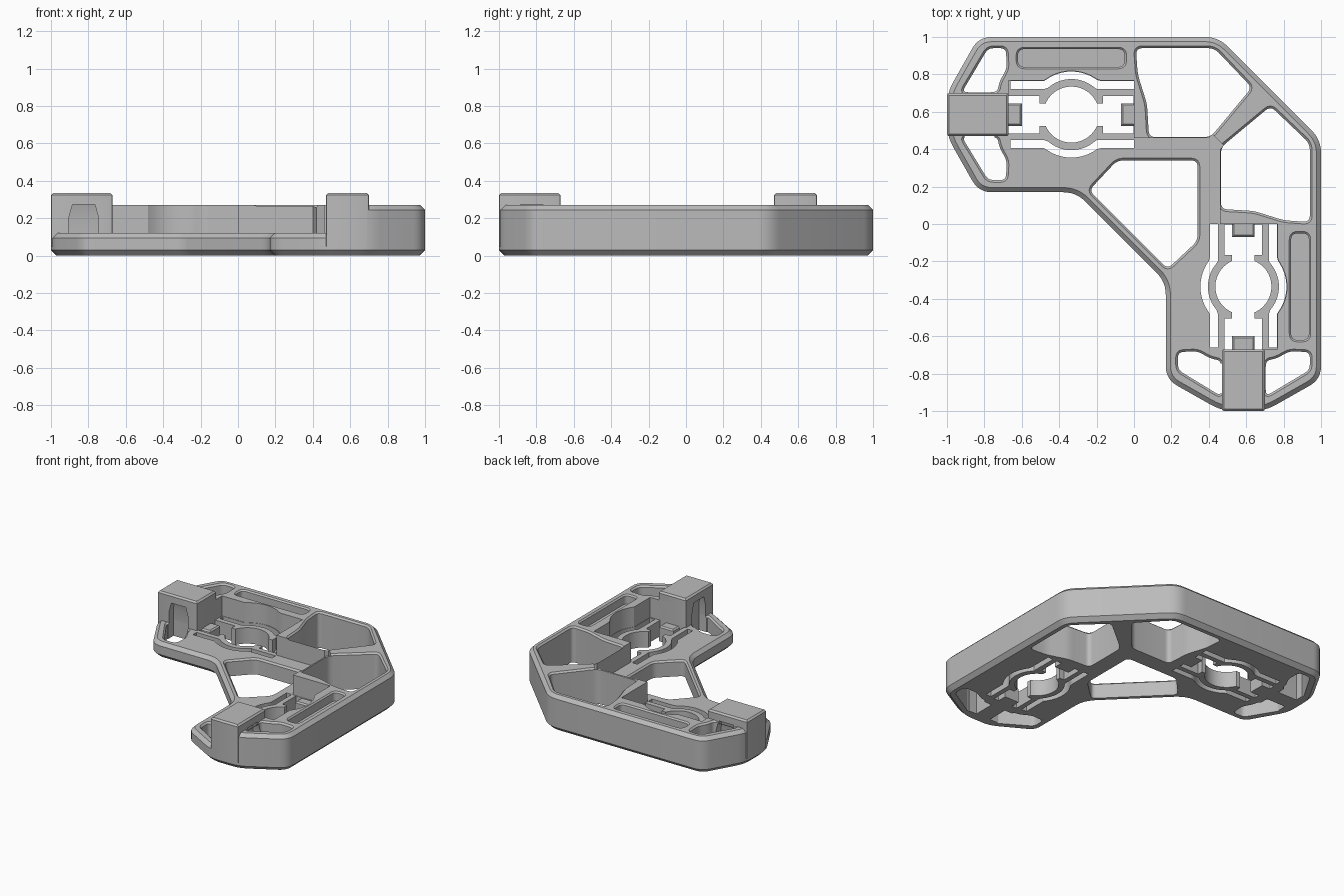
import bpy, bmesh, math
from mathutils import Vector

if "Cube" in bpy.data.objects:
    bpy.data.objects.remove(bpy.data.objects["Cube"], do_unlink=True)

grey = bpy.data.materials.new("plain grey")
grey.use_nodes = True
COLOUR = (0.5, 0.5, 0.5, 1)
grey.diffuse_color = COLOUR
grey.node_tree.nodes["Principled BSDF"].inputs["Base Color"].default_value = COLOUR

CX, CY = -0.335, 0.585        # centre of the left cradle
LOW, HIGH, TOP = 0.12, 0.27, 0.335


def swap(pts):
    """Mirror a 2D outline across the diagonal x = y."""
    return [(y, x) for x, y in reversed(pts)]


def ccw(pts):
    area = sum(a[0] * b[1] - b[0] * a[1] for a, b in zip(pts, pts[1:] + pts[:1]))
    return pts if area > 0 else pts[::-1]


def rounded(pts, cut, steps=6):
    out = []
    for i, p in enumerate(pts):
        p, a, b = Vector(p), Vector(pts[i - 1]), Vector(pts[(i + 1) % len(pts)])
        s = p + (a - p).normalized() * min(cut, (a - p).length * 0.45)
        e = p + (b - p).normalized() * min(cut, (b - p).length * 0.45)
        for k in range(steps + 1):
            t = k / steps
            out.append(tuple(s * (1 - t) ** 2 + p * 2 * t * (1 - t) + e * t * t))
    return out


def inset(pts, d):
    out = []
    for i, p in enumerate(pts):
        p, a, b = Vector(p), Vector(pts[i - 1]), Vector(pts[(i + 1) % len(pts)])
        u, v = (p - a).normalized(), (b - p).normalized()
        n, m = Vector((-u.y, u.x)), Vector((-v.y, v.x))
        out.append(tuple(p + (n + m) * d / max(0.4, 1 + n.dot(m))))
    return out


def prism(name, pts, sections):
    """Loft an outline through (height, inset) sections."""
    pts = ccw(list(pts))
    bm = bmesh.new()
    rings = [[bm.verts.new((x, y, z)) for x, y in inset(pts, d)] for z, d in sections]
    bm.faces.new(rings[0][::-1])
    bm.faces.new(rings[-1])
    n = len(pts)
    for lo, hi in zip(rings, rings[1:]):
        for i in range(n):
            j = (i + 1) % n
            bm.faces.new((lo[i], lo[j], hi[j], hi[i]))
    bmesh.ops.recalc_face_normals(bm, faces=bm.faces)
    me = bpy.data.meshes.new(name)
    bm.to_mesh(me)
    bm.free()
    me.materials.append(grey)
    ob = bpy.data.objects.new(name, me)
    bpy.context.collection.objects.link(ob)
    return ob


def rect(x0, x1, y0, y1):
    return [(x0, y0), (x1, y0), (x1, y1), (x0, y1)]


def bulge(half, radius, side):
    """Straight edge with a round bulge around the cradle centre."""
    edge = []
    for k in range(34):
        x = -0.66 + 0.66 * k / 33
        arc = math.sqrt(max(0, radius ** 2 - (x - CX) ** 2))
        edge.append((x, CY + side * max(half, arc)))
    return edge


cutters = []


def cut(pts, sections):
    for shape in (pts, swap(pts)):
        cutters.append(prism("cutter", shape, sections))
        cutters[-1].hide_render = True


def through(top):
    return [(-0.1, 0), (top - 0.012, 0), (top + 0.008, -0.02), (0.5, -0.02)]


# Outer outline, symmetric about the diagonal
half = [(-0.31, 0.17), (-0.83, 0.17), (-1, 0.47), (-1, 0.70), (-0.83, 1), (0.45, 1)]
outline = ccw(rounded(half + swap(half), 0.07))
frame_floor = prism("frame_floor", outline,
                    [(0, 0.03), (0.03, 0), (LOW - 0.025, 0), (LOW, 0.025)])
raised_rim = prism("raised_rim", outline,
                   [(0.06, 0), (HIGH - 0.025, 0), (HIGH, 0.025)])

# Lowered area removed from the raised rim only
edge = [(-1.2, 0.6), (-0.67, 0.6), (-0.67, CY + 0.183)] + bulge(0.183, 0.233, 1)
edge += [(0, 0.46), (0.4, 0.46), (0.42, 0.48)]
lowered = prism("cutter", edge + swap(edge) + [(-1.2, -1.2)], [(0, 0), (0.5, 0)])
lowered.hide_render = True

# Large windows beside the spoke, and the central window
cut(rounded([(0.01, 0.94), (0.43, 0.94), (0.63, 0.73), (0.41, 0.465), (0.08, 0.465),
             (0.07, 0.64), (0.02, 0.8)], 0.035), through(HIGH))
centre = [(-0.24, 0.18), (-0.09, 0.34), (0.34, 0.34), (0.34, -0.09), (0.18, -0.24)]
cutters.append(prism("cutter", rounded(centre, 0.035), through(LOW)))
cutters[-1].hide_render = True

# Corner windows on either side of each end block
cut(rounded([(-0.92, 0.705), (-0.78, 0.94), (-0.685, 0.94), (-0.68, 0.83),
             (-0.72, 0.76), (-0.73, 0.705)], 0.03), through(HIGH))
cut(rounded([(-0.92, 0.465), (-0.78, 0.235), (-0.685, 0.235), (-0.68, 0.34),
             (-0.72, 0.41), (-0.73, 0.465)], 0.03), through(LOW))

# Flex slots around each cradle
for side in (1, -1):
    cut(bulge(0.18, 0.23, side) + bulge(0.137, 0.19, side)[::-1], [(-0.1, 0), (0.5, 0)])

# Cradle opening: two wide ends, a neck and a round centre
for shape in (rect(-0.67, -0.505, 0.485, 0.685), rect(-0.165, -0.003, 0.485, 0.685),
              rect(-0.52, -0.15, 0.525, 0.645),
              [(CX + 0.15 * math.cos(math.tau * k / 40),
                CY + 0.15 * math.sin(math.tau * k / 40)) for k in range(40)]):
    cut(shape, [(-0.1, 0), (0.5, 0)])

# Long groove in the rim
cut(rounded(rect(-0.62, -0.05, 0.84, 0.935), 0.035),
    [(0.2, 0), (HIGH - 0.01, 0), (HIGH + 0.01, -0.02)])

# End blocks with pockets in both flanks
blocks = []
for name, flip in (("right_end_block", False), ("front_end_block", True)):
    shape = rounded(rect(-1, -0.67, 0.47, 0.70), 0.012, 2)
    blocks.append(prism(name, swap(shape) if flip else shape,
                        [(0.05, 0), (TOP - 0.012, 0), (TOP, 0.012)]))
pockets_from = len(cutters)
for y0, y1 in ((0.645, 0.72), (0.45, 0.525)):
    cut(rect(-0.905, -0.745, y0, y1), [(-0.1, 0), (0.2, 0), (0.29, 0.025)])


def carve(ob, tools):
    for tool in tools:
        mod = ob.modifiers.new("cut", "BOOLEAN")
        mod.operation, mod.solver, mod.object = "DIFFERENCE", "EXACT", tool
    deps = bpy.context.evaluated_depsgraph_get()
    mesh = bpy.data.meshes.new_from_object(ob.evaluated_get(deps))
    ob.modifiers.clear()
    ob.data = mesh


carve(frame_floor, cutters)
carve(raised_rim, [lowered] + cutters)
for block in blocks:
    carve(block, cutters[pockets_from:])
for tool in cutters + [lowered]:
    bpy.data.objects.remove(tool, do_unlink=True)

# Small tabs reaching into the cradle openings
parts = [frame_floor, raised_rim] + blocks
for name, x0, x1 in (("outer_tab", -0.68, -0.6), ("inner_tab", -0.07, 0.01)):
    shape = rect(x0, x1, 0.525, 0.645)
    for arm, pts in (("right", shape), ("front", swap(shape))):
        parts.append(prism(arm + "_" + name, pts, [(0, 0), (LOW - 0.015, 0), (LOW - 0.005, 0.01)]))

bpy.ops.object.select_all(action="DESELECT")
for ob in parts:
    ob.select_set(True)
bpy.context.view_layer.objects.active = frame_floor
bpy.ops.object.shade_smooth_by_angle(angle=math.radians(30))
